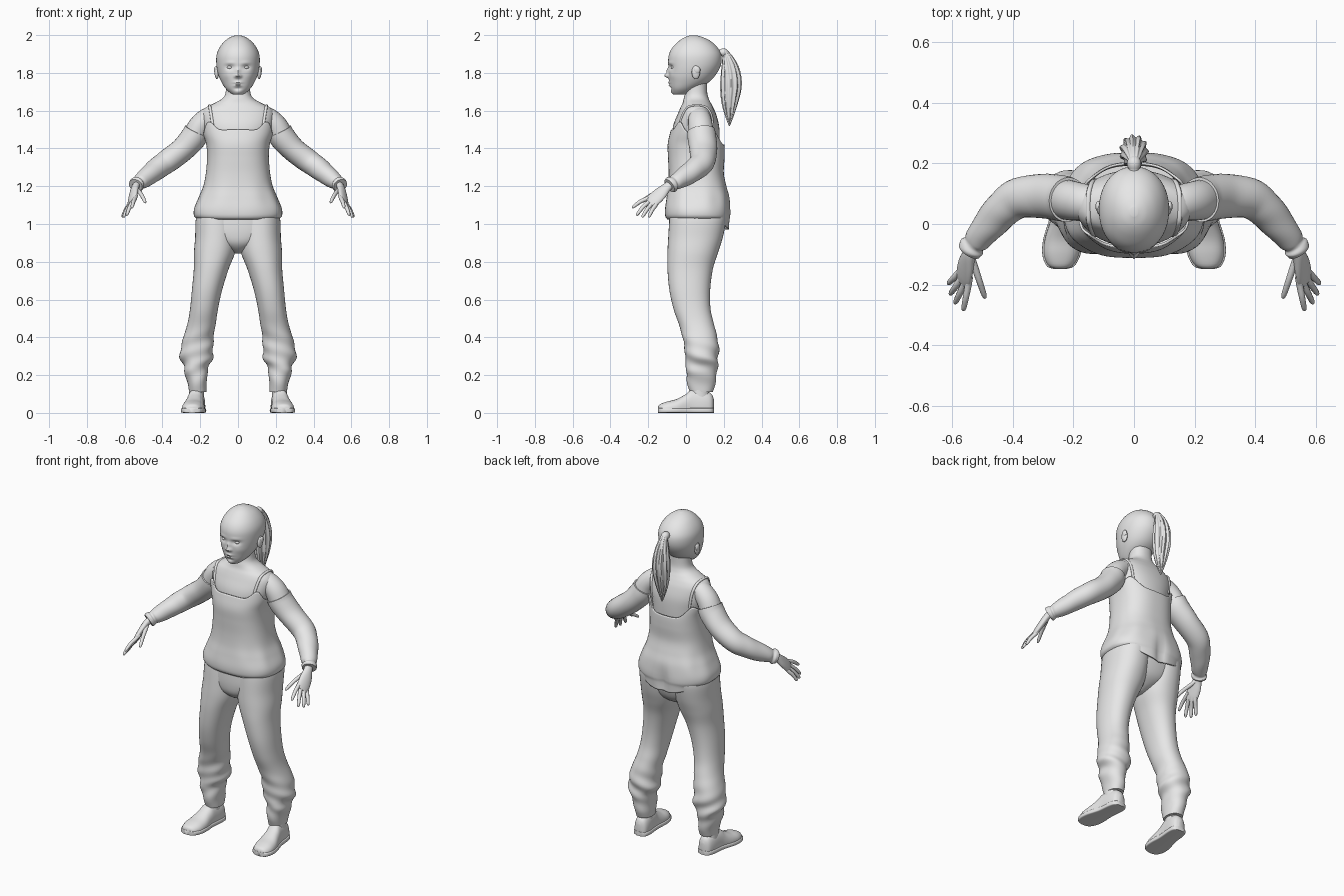
import bpy, bmesh, math
from mathutils import Vector

grey = bpy.data.materials.new("light_grey")
grey.diffuse_color = (0.8, 0.8, 0.8, 1)
TAU = 2 * math.pi


def finish(name, bm, angle=50):
    bmesh.ops.recalc_face_normals(bm, faces=bm.faces)
    me = bpy.data.meshes.new(name)
    bm.to_mesh(me)
    bm.free()
    me.materials.append(grey)
    ob = bpy.data.objects.new(name, me)
    bpy.context.collection.objects.link(ob)
    bpy.ops.object.select_all(action='DESELECT')
    ob.select_set(True)
    bpy.context.view_layer.objects.active = ob
    bpy.ops.object.shade_smooth_by_angle(angle=math.radians(angle))
    return ob


def skin_rows(name, rows, caps=True, angle=50):
    """Join rings of points into a closed tube."""
    bm = bmesh.new()
    rings = [[bm.verts.new(p) for p in r] for r in rows]
    n = len(rings[0])
    for a, b in zip(rings, rings[1:]):
        for i in range(n):
            bm.faces.new((a[i], a[(i + 1) % n], b[(i + 1) % n], b[i]))
    if caps:
        bm.faces.new(rings[0])
        bm.faces.new(rings[-1])
    return finish(name, bm, angle)


def spline(keys, steps):
    """Smooth interpolation through key tuples."""
    out = []
    for i in range(len(keys) - 1):
        p = [keys[max(0, min(len(keys) - 1, i + k))] for k in (-1, 0, 1, 2)]
        for s in range(steps):
            t = s / steps
            out.append(tuple(0.5 * (2 * b + (c - a) * t + (2 * a - 5 * b + 4 * c - d) * t * t
                                    + (3 * b - a - 3 * c + d) * t ** 3) for a, b, c, d in zip(*p)))
    return out + [tuple(keys[-1])]


def sup(a, p):
    c, s = math.cos(a), math.sin(a)
    return (math.copysign(abs(c) ** (2 / p), c), math.copysign(abs(s) ** (2 / p), s))


def stack(keys, steps=5, n=40, p=2.2, side=1, warp=lambda a, z: 0):
    """Horizontal rings from keys (z, centre x, half width, front y, back y)."""
    rows = []
    for z, cx, hw, yf, yb in spline(keys, steps):
        row = []
        for i in range(n):
            a = TAU * i / n
            u, v = sup(a, p)
            k = 1 + warp(a, z)
            row.append((side * (cx + hw * u * k), (yf + yb) / 2 + (yb - yf) / 2 * v * k, z))
        rows.append(row)
    return rows


def tube(name, keys, ref, side=1, steps=5, n=20, warp=lambda a, t: 0, caps=True):
    """Sweep along keys (x, y, z, radius along ref, other radius)."""
    pts = spline(keys, steps)
    rows = []
    for j, q in enumerate(pts):
        c = Vector(q[:3])
        d = (Vector(pts[min(j + 1, len(pts) - 1)][:3]) - Vector(pts[max(j - 1, 0)][:3])).normalized()
        u = Vector(ref)
        u = (u - d * u.dot(d)).normalized()
        v = d.cross(u)
        row = []
        for i in range(n):
            a = TAU * i / n
            k = 1 + warp(a, j / (len(pts) - 1))
            w = c + u * q[3] * math.cos(a) * k + v * q[4] * math.sin(a) * k
            row.append((w.x * side, w.y, w.z))
        rows.append(row)
    return skin_rows(name, rows, caps)


def ball(name, c, r):
    bm = bmesh.new()
    bmesh.ops.create_uvsphere(bm, u_segments=20, v_segments=14, radius=1)
    for v in bm.verts:
        v.co = Vector(c) + Vector([v.co[i] * r[i] for i in range(3)])
    return finish(name, bm)


# head, with the face shaped by soft bumps (x, z, x size, z size, push)
head = stack([(1.685, 0, .02, -.06, .0), (1.69, 0, .036, -.068, .02), (1.715, 0, .064, -.08, .06),
              (1.75, 0, .087, -.088, .12), (1.79, 0, .104, -.092, .158), (1.84, 0, .114, -.094, .184),
              (1.89, 0, .114, -.092, .188), (1.93, 0, .1, -.075, .17), (1.965, 0, .074, -.042, .135),
              (1.988, 0, .043, -.008, .092), (1.999, 0, .012, .025, .055)], 7, 96, 2.1)
bumps = [(0, 1.785, .013, .011, .022), (0, 1.81, .010, .02, .010), (.014, 1.782, .007, .007, .007),
         (.043, 1.83, .021, .013, -.013), (.043, 1.852, .026, .008, .004), (0, 1.83, .016, .01, -.003),
         (0, 1.749, .020, .006, .008), (0, 1.734, .017, .006, .008), (0, 1.7415, .026, .0025, -.005),
         (0, 1.717, .02, .007, -.005), (0, 1.698, .02, .012, .006), (.06, 1.785, .022, .02, .003)]
for row in head:
    for i, (x, y, z) in enumerate(row):
        if y < 0:
            push = sum(m * math.exp(-((abs(x) - bx) / sx) ** 2 - ((z - bz) / sz) ** 2)
                       for bx, bz, sx, sz, m in bumps)
            row[i] = (x, y - push, z)
skin_rows("head", head)

# neck and upper torso
torso_keys = [(1.36, 0, .15, -.07, .175), (1.45, 0, .165, -.075, .178), (1.52, 0, .185, -.068, .175),
              (1.58, 0, .192, -.045, .16), (1.615, 0, .172, -.03, .145), (1.64, 0, .125, -.018, .132),
              (1.665, 0, .082, -.012, .12), (1.70, 0, .065, -.004, .112), (1.78, 0, .062, 0, .112)]
skin_rows("neck_and_chest", stack(torso_keys))

# ponytail with strand ridges and a tie
tube("ponytail", [(0, .17, 1.905, .016, .016), (0, .205, 1.908, .018, .016), (0, .225, 1.86, .03, .034),
                  (0, .236, 1.80, .04, .048), (0, .238, 1.73, .045, .053), (0, .232, 1.65, .038, .042),
                  (0, .23, 1.58, .022, .024), (0, .23, 1.52, .003, .003)], (1, 0, 0), n=64,
     warp=lambda a, t: .10 * math.sin(11 * a + 3 * t) * min(1, 3 * t))
tube("hair_tie", [(0, .185, 1.905, .02, .02), (0, .2, 1.908, .023, .022), (0, .21, 1.9, .02, .02)], (1, 0, 0))


# shirt body: sections by height, between a shaped hem and a shaped neckline
shirt_keys = spline([(.96, 0, .20, -.09, .228), (1.02, 0, .212, -.098, .232), (1.04, 0, .232, -.11, .236),
                     (1.08, 0, .232, -.112, .236), (1.14, 0, .208, -.104, .23), (1.20, 0, .184, -.095, .214),
                     (1.27, 0, .17, -.092, .2), (1.35, 0, .164, -.095, .204), (1.42, 0, .168, -.097, .203),
                     (1.48, 0, .185, -.085, .19), (1.56, 0, .2, -.062, .172)], 8)


def section(keys, z):
    for a, b in zip(keys, keys[1:]):
        if z <= b[0]:
            t = max(0, (z - a[0]) / (b[0] - a[0]))
            return [p + (q - p) * t for p, q in zip(a, b)]
    return keys[-1]


rows, N, M = [], 80, 56
for j in range(M + 1):
    row = []
    for i in range(N):
        a = TAU * i / N
        u, v = sup(a, 2.5)
        f, cx = -math.sin(a), abs(math.cos(a))
        top = 1.46 + .04 * f + .055 * math.exp(-((cx - .75) / .2) ** 2)
        hem = 1.025 - .055 * max(0, -f) ** 3
        z = hem + (top - hem) * j / M
        _, _, hw, yf, yb = section(shirt_keys, z)
        cleft = .018 * math.exp(-(u / .12) ** 2 - ((z - 1.02) / .09) ** 2) if f < 0 else 0
        fold = .003 * math.sin(9 * a) * math.exp(-((z - 1.13) / .07) ** 2)
        row.append((hw * u * (1 + fold * 4), (yf + yb) / 2 + (yb - yf) / 2 * v * (1 + fold * 3) - cleft, z))
    rows.append(row)
shirt = skin_rows("shirt_body", rows, caps=False)
thick = shirt.modifiers.new("cloth", 'SOLIDIFY')
thick.thickness = .008


# hips
skin_rows("trouser_hips", stack([(.845, 0, .02, -.01, .07), (.865, 0, .06, -.05, .12), (.90, 0, .14, -.08, .165),
                                 (.95, 0, .205, -.09, .19), (1.02, 0, .213, -.09, .205),
                                 (1.09, 0, .2, -.085, .2)]))


def leg_folds(a, z):
    low = math.exp(-((z - .28) / .11) ** 2)
    return low * (.05 * math.sin(70 * z + 2 * a) + .03 * math.sin(3 * a + 45 * z))


skin_torso = spline(torso_keys, 6)
for s, tag in ((1, "left"), (-1, "right")):
    # ears and eyes
    ball("ear_" + tag, (s * .112, .052, 1.803), (.012, .022, .036))
    ball("ear_lobe_" + tag, (s * .118, .058, 1.815), (.009, .018, .02))
    ball("eyeball_" + tag, (s * .042, -.066, 1.829), (.016, .014, .010))

    # trouser leg
    skin_rows("trouser_leg_" + tag, stack(
        [(.11, .213, .046, .02, .142), (.15, .215, .05, .008, .155), (.21, .222, .06, 0, .162),
         (.25, .222, .068, .002, .168), (.29, .219, .086, -.004, .172), (.34, .217, .086, -.008, .172),
         (.40, .21, .08, -.018, .166), (.47, .193, .075, -.038, .148), (.55, .18, .074, -.066, .13),
         (.65, .164, .08, -.088, .128), (.76, .142, .092, -.098, .142), (.85, .124, .109, -.098, .17),
         (.93, .115, .112, -.094, .195), (1.02, .112, .112, -.088, .212), (1.08, .11, .1, -.08, .21)],
        6, 40, 2.2, s, leg_folds))

    # ankle and shoe
    skin_rows("ankle_" + tag, stack([(.06, .22, .04, .02, .13), (.13, .22, .04, .025, .12),
                                     (.2, .22, .04, .03, .12)], 3, 24, 2, s))
    for part, grow, lift in (("shoe_", 0, 1), ("sole_", .005, 0)):
        rows = []
        for y, cx, hw, h in spline([(-.148, .243, .012, .03), (-.138, .242, .040, .046), (-.1, .239, .058, .06),
                                    (-.05, .235, .059, .073), (0, .229, .05, .1), (.035, .224, .046, .125),
                                    (.1, .218, .045, .118), (.135, .216, .036, .1), (.148, .216, .014, .07)], 4):
            row = []
            for i in range(28):
                u, v = sup(TAU * i / 28, 2.4 if lift else 6)
                z = max(.004, h * (.28 + .72 * v) if v > 0 else h * .28 * (1 + v)) if lift else .013 + .013 * v
                row.append((s * (cx + (hw + grow) * u), y * (1 + grow), z))
            rows.append(row)
        skin_rows(part + tag, rows)

    # bare shoulder and sleeve
    tube("shoulder_" + tag, [(.11, .065, 1.575, .055, .05), (.155, .07, 1.562, .06, .056),
                             (.2, .076, 1.522, .065, .06), (.235, .082, 1.46, .066, .062),
                             (.29, .088, 1.395, .06, .055)], (0, 1, 0), s)
    tube("sleeve_" + tag, [(.218, .08, 1.492, .074, .068), (.24, .085, 1.452, .076, .069),
                           (.30, .092, 1.388, .073, .064), (.38, .085, 1.328, .067, .062),
                           (.43, .05, 1.292, .062, .058), (.475, .0, 1.256, .055, .052),
                           (.515, -.05, 1.225, .044, .042), (.527, -.066, 1.216, .037, .036),
                           (.535, -.077, 1.21, .044, .042), (.542, -.088, 1.203, .04, .038)], (0, 1, 0), s, n=28,
         warp=lambda a, t: .025 * math.sin(38 * t + 2 * a) * t)

    # hand
    wide = (.45, .72, -.45)
    tube("palm_" + tag, [(.53, -.07, 1.215, .024, .02), (.543, -.1, 1.196, .026, .019),
                         (.553, -.135, 1.162, .037, .018), (.56, -.17, 1.13, .040, .015),
                         (.564, -.192, 1.112, .034, .01)], wide, s)
    for finger, k, t in (("index", (.545, -.197, 1.137), (.562, -.285, 1.085)),
                         ("middle", (.556, -.192, 1.120), (.59, -.262, 1.045)),
                         ("ring", (.567, -.178, 1.108), (.606, -.232, 1.035)),
                         ("little", (.576, -.16, 1.1), (.612, -.197, 1.035)),
                         ("thumb", (.53, -.125, 1.178), (.49, -.245, 1.112))):
        k, t = Vector(k), Vector(t)
        d = t - k
        path = [(*(k + d * f + Vector((0, 0, .008 * math.sin(math.pi * max(f, 0))))), r, r)
                for f, r in ((-.25, .011), (.1, .0115), (.5, .0105), (.85, .009), (.97, .006), (1, .002))]
        tube(finger + "_finger_" + tag, path, wide, s, 3, 10)

    # shoulder strap lying on the chest surface, over the shoulder and down the back
    strap = []
    for x, z, face in ((.13, 1.50, -1), (.138, 1.55, -1), (.146, 1.60, -1), (.15, 1.622, -1),
                       (.15, 1.622, 1), (.143, 1.595, 1), (.135, 1.55, 1), (.125, 1.48, 1)):
        _, _, hw, yf, yb = section(skin_torso, z)
        y = (yf + yb) / 2 + face * (yb - yf) / 2 * (1 - min(.99, x / hw) ** 2.2) ** (1 / 2.2)
        strap.append((x, y, z + .002, .008, .006))
    tube("strap_" + tag, strap, (1, 0, 0), s, 5, 10)
